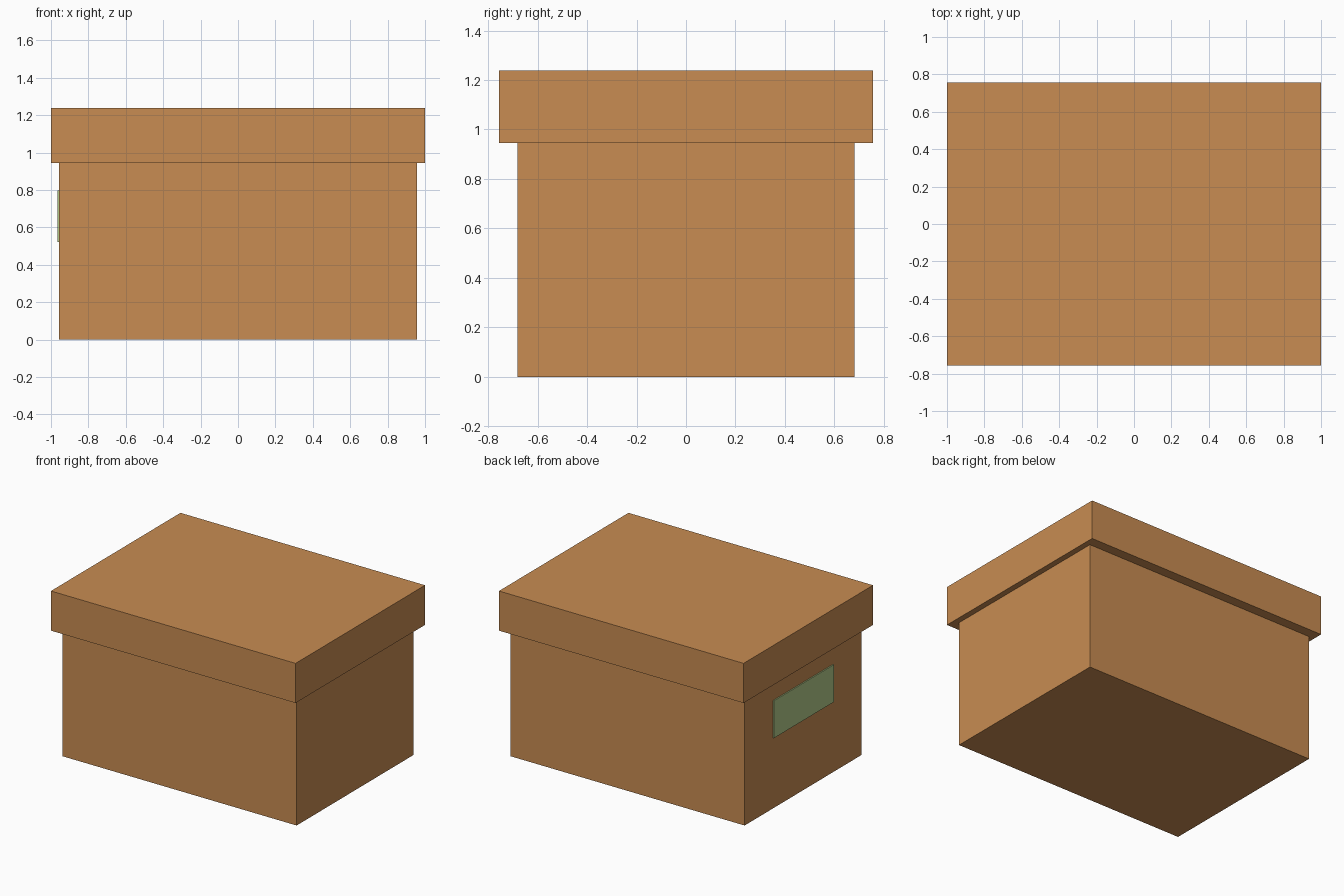
import bpy

if "Cube" in bpy.data.objects:
    bpy.data.objects.remove(bpy.data.objects["Cube"])


def srgb(r, g, b):
    """8-bit display colour to linear RGBA."""
    lin = [c / 255 / 12.92 if c <= 10 else ((c / 255 + 0.055) / 1.055) ** 2.4 for c in (r, g, b)]
    return (*lin, 1.0)


def material(name, rgb):
    mat = bpy.data.materials.new(name)
    mat.diffuse_color = srgb(*rgb)
    mat.use_nodes = True
    mat.node_tree.nodes["Principled BSDF"].inputs["Base Color"].default_value = mat.diffuse_color
    return mat


def box(name, low, high, mat):
    """Axis-aligned box between two corners."""
    bpy.ops.mesh.primitive_cube_add(size=1, location=[(a + b) / 2 for a, b in zip(low, high)])
    obj = bpy.context.object
    obj.name = name
    obj.scale = [b - a for a, b in zip(low, high)]
    bpy.ops.object.transform_apply(location=False, rotation=False, scale=True)
    obj.data.materials.append(mat)
    return obj


cardboard = material("cardboard", (200, 140, 82))
label_green = material("label green", (178, 201, 137))

# Box body, running slightly up into the lid
box("box_body", (-0.957, -0.682, 0), (0.957, 0.682, 0.96), cardboard)

# Overhanging lid
box("lid", (-1, -0.756, 0.945), (1, 0.756, 1.238), cardboard)

# Label plate on the left end only
box("label", (-0.966, -0.35, 0.522), (-0.957, 0.35, 0.798), label_green)
